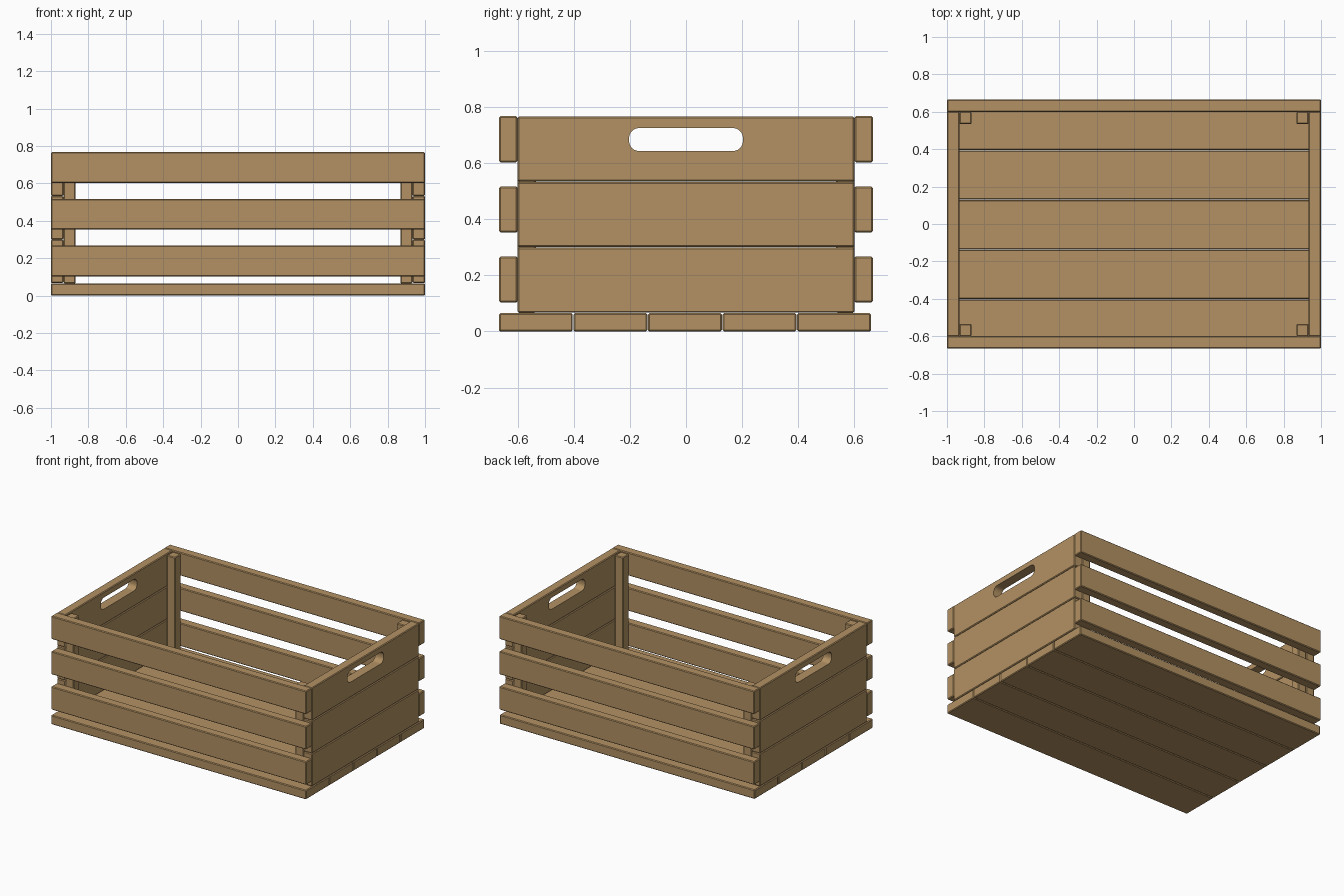
import bpy, bmesh, math

if "Cube" in bpy.data.objects:
    bpy.data.objects.remove(bpy.data.objects["Cube"])

wood = bpy.data.materials.new("warm wood")
wood.diffuse_color = (0.45, 0.285, 0.125, 1)
wood.use_nodes = True
wood.node_tree.nodes["Principled BSDF"].inputs["Base Color"].default_value = wood.diffuse_color


def finish(name, bm):
    bmesh.ops.recalc_face_normals(bm, faces=bm.faces)
    me = bpy.data.meshes.new(name)
    bm.to_mesh(me)
    bm.free()
    me.materials.append(wood)
    ob = bpy.data.objects.new(name, me)
    bpy.context.collection.objects.link(ob)
    return ob


def board(name, x, y, z, bevel=0.005):
    """Box spanning the given (min, max) ranges, with slightly eased edges."""
    bm = bmesh.new()
    bmesh.ops.create_cube(bm, size=1)
    for v in bm.verts:
        for i, (a, b) in enumerate((x, y, z)):
            v.co[i] = (a + b) / 2 + v.co[i] * (b - a)
    bmesh.ops.bevel(bm, geom=bm.edges[:], offset=bevel, segments=1,
                    profile=0.5, affect='EDGES')
    return finish(name, bm)


def slot_cutter(x, half_w, z0, z1, r):
    """Rounded-rectangle prism running along x."""
    bm = bmesh.new()
    ring = []
    zc, hz = (z0 + z1) / 2, (z1 - z0) / 2
    for q, (sy, sz) in enumerate(((1, 1), (-1, 1), (-1, -1), (1, -1))):
        for k in range(7):
            a = math.pi / 2 * (q + k / 6)
            ring.append(bm.verts.new((x - 0.1, sy * (half_w - r) + r * math.cos(a),
                                      zc + sz * (hz - r) + r * math.sin(a))))
    face = bm.faces.new(ring)
    ext = bmesh.ops.extrude_face_region(bm, geom=[face])
    for g in ext["geom"]:
        if isinstance(g, bmesh.types.BMVert):
            g.co.x += 0.2
    ob = finish("handle_cutter", bm)
    ob.hide_render = True
    return ob


# floor boards
for i in range(5):
    y = -0.6667 + i * 0.2657
    board(f"floor_board_{i + 1}", (-1, 1), (y, y + 0.263), (0, 0.065))

# long side slats, front and back
for side, s in (("front", -1), ("back", 1)):
    for i in range(3):
        z = 0.103 + 0.25 * i
        board(f"{side}_slat_{i + 1}", (-1, 1), tuple(sorted((s * 0.6, s * 0.6655))),
              (z, z + 0.164))

for side, s in (("left", -1), ("right", 1)):
    # end boards, the top one with a hand slot
    for i in range(3):
        z = 0.067 + 0.2335 * i
        ob = board(f"{side}_end_board_{i + 1}", tuple(sorted((s * 0.934, s))),
                   (-0.6, 0.6), (z, z + 0.232))
    cutter = slot_cutter(s * 0.967, 0.203, 0.643, 0.725, 0.036)
    mod = ob.modifiers.new("hand slot", 'BOOLEAN')
    mod.operation, mod.solver, mod.object = 'DIFFERENCE', 'EXACT', cutter
    bpy.context.view_layer.objects.active = ob
    bpy.ops.object.modifier_apply(modifier=mod.name)
    bpy.data.objects.remove(cutter)

    # inside corner posts
    for end, t in (("front", -1), ("back", 1)):
        board(f"{side}_{end}_post", tuple(sorted((s * 0.868, s * 0.933))),
              tuple(sorted((t * 0.535, t * 0.6))), (0.066, 0.757))
